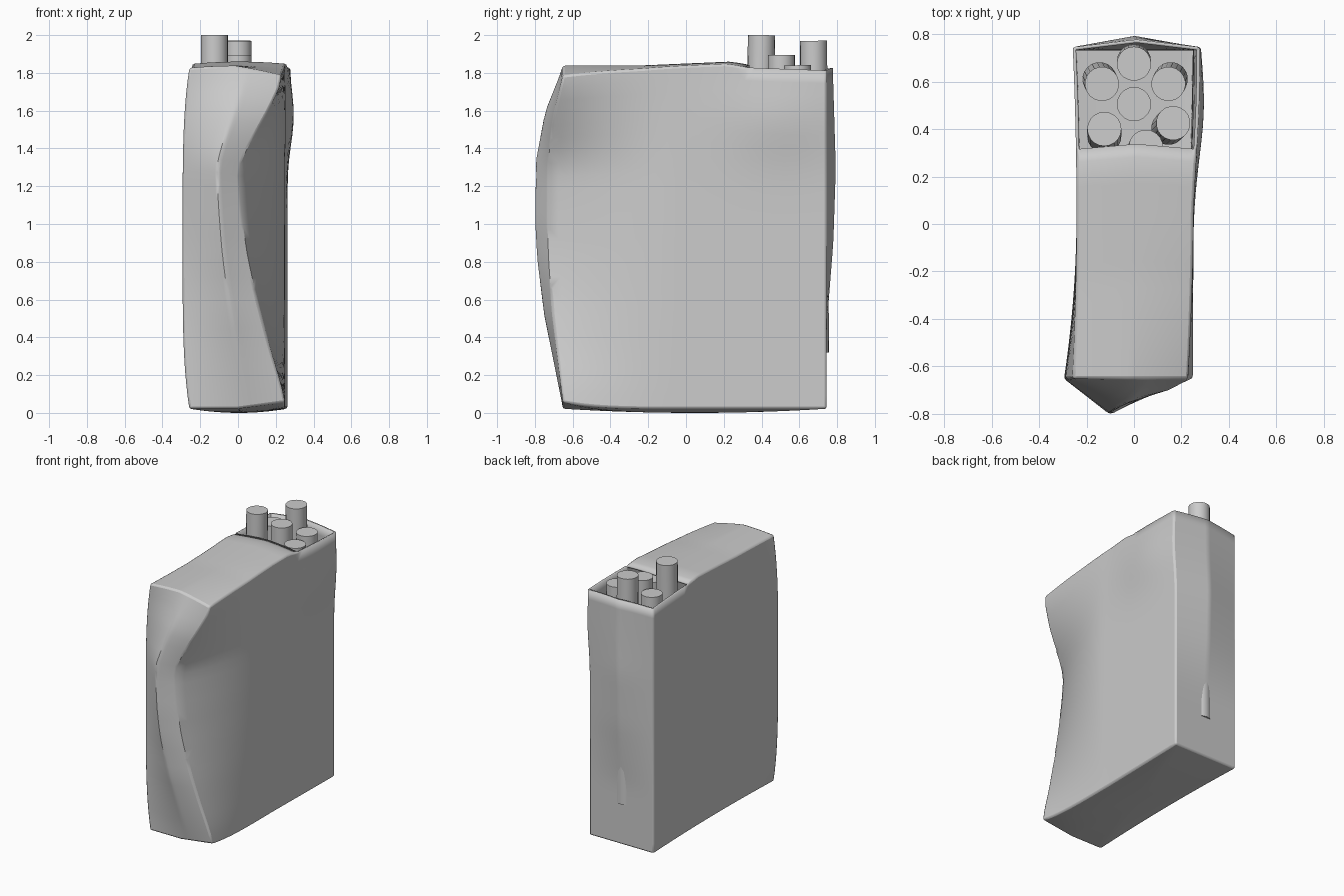
import bpy, bmesh
from math import exp
from mathutils import Vector

if "Cube" in bpy.data.objects:
    bpy.data.objects.remove(bpy.data.objects["Cube"])

N = 26                      # grid cells per side of the carton


def curve(t, pts):
    """Smoothly interpolate a short list of (t, value) points."""
    if t <= pts[0][0]:
        return pts[0][1]
    for (a, p), (b, q) in zip(pts, pts[1:]):
        if t <= b:
            return p + (q - p) * (t - a) / (b - a)
    return pts[-1][1]


def smooth_curve(t, pts, r=0.06):
    return sum(curve(t + k * r, pts) for k in (-1, -0.5, 0, 0.5, 1)) / 5


# Outlines read along the height (z) of the carton
DENT = [(0.0, 0.25), (0.08, 0.235), (0.3, 0.17), (0.6, 0.095), (0.85, 0.045),
        (1.1, 0.015), (1.33, 0.0), (1.5, 0.085), (1.65, 0.165), (1.8, 0.23)]
NOSE = [(0.0, 0.0), (0.2, 0.04), (0.5, 0.1), (0.8, 0.137), (1.0, 0.148),
        (1.33, 0.145), (1.6, 0.095), (1.84, 0.0)]
BACK = [(0.0, 0.0), (0.45, 0.0), (0.9, 0.035), (1.3, 0.048), (1.84, 0.032)]


def mix(a, b, t):
    return a + (b - a) * (t + 1) / 2


def crumple(u, v, w):
    """Map a point of the unit box to the crushed carton."""
    h = 0.92 * (w + 1)
    front = max(0.0, -v)
    # right wall: pushed in near the front, bulging near the back
    fall = max(0.0, (-v - 0.05) / 0.95)
    fall = fall ** 1.7
    edge = curve(h, DENT) if h > 1.75 or h < 0.06 else smooth_curve(h, DENT)
    right = 0.25 + 0.012 * max(0, v) - (0.25 - edge) * fall
    right += 0.035 * exp(-((h - 1.58) / 0.22) ** 2 - ((v - 0.65) / 0.4) ** 2)
    right += 0.012 * max(0, w) ** 4 * max(0, v)
    # left wall
    left = -0.242 - 0.016 * v * v - 0.037 * (1 - w ** 4) * front ** 2
    # front and back walls
    nose = curve(u, [(-1, 0), (0.25, 1), (1, 0.55)])
    yf = -0.652 - curve(h, NOSE) * nose
    yb = 0.745 + curve(h, BACK) * (1 - abs(u))
    # top and bottom walls
    top = curve(v, [(-1, 1.838), (-0.4, 1.84), (0.25, 1.86), (0.4, 1.84), (1, 1.825)])
    top -= 0.012 * u * u + 0.04 * max(0, u) * front ** 2
    bottom = 0.022 * max(u * u, v * v) + 0.035 * max(0, u) * front ** 4
    return Vector((mix(left, right, u), mix(yf, yb, v), mix(bottom, top, w)))


# Crushed carton, open at the back of its top
bm = bmesh.new()
bmesh.ops.create_cube(bm, size=2)
bmesh.ops.subdivide_edges(bm, edges=bm.edges[:], cuts=N - 1, use_grid_fill=True)
hole = [f for f in bm.faces
        if f.normal.z > 0.9 and f.calc_center_median().y > 0.385]
bmesh.ops.delete(bm, geom=hole, context='FACES')
for p in bm.verts:
    p.co = crumple(*p.co)
bmesh.ops.recalc_face_normals(bm, faces=bm.faces[:])
me = bpy.data.meshes.new("carton")
bm.to_mesh(me)
bm.free()
carton = bpy.data.objects.new("carton", me)
bpy.context.collection.objects.link(carton)
bev = carton.modifiers.new("soft_edges", 'BEVEL')
bev.limit_method = 'ANGLE'
bev.angle_limit = 0.9
bev.width = 0.015
bev.segments = 2
sol = carton.modifiers.new("wall", 'SOLIDIFY')
sol.thickness = 0.014
sol.offset = -1
bpy.ops.object.select_all(action='DESELECT')
carton.select_set(True)
bpy.context.view_layer.objects.active = carton
bpy.ops.object.shade_smooth_by_angle(angle=0.6)

# Loose sticks: top x, y, z and lean of the lower end in x, y
STICKS = [(-0.125, 0.40, 2.00, 0.0, -0.03), (0.0, 0.675, 1.97, 0.0, 0.01),
          (0.0, 0.505, 1.895, 0.0, 0.0), (-0.135, 0.59, 1.84, -0.01, 0.02),
          (0.145, 0.59, 1.84, 0.01, 0.02), (0.165, 0.425, 1.82, -0.02, -0.02),
          (0.05, 0.325, 1.80, -0.02, -0.05)]
for i, (x, y, z, dx, dy) in enumerate(STICKS):
    head = Vector((x, y, z))
    foot = Vector((x + dx, y + dy, z - 1.65))
    axis = head - foot
    bpy.ops.mesh.primitive_cylinder_add(vertices=20, radius=0.072,
                                        depth=axis.length,
                                        location=(head + foot) / 2)
    stick = bpy.context.object
    stick.name = f"stick_{i + 1}"
    stick.rotation_euler = axis.to_track_quat('Z', 'Y').to_euler()
    bpy.ops.object.shade_smooth_by_angle(angle=0.6)
